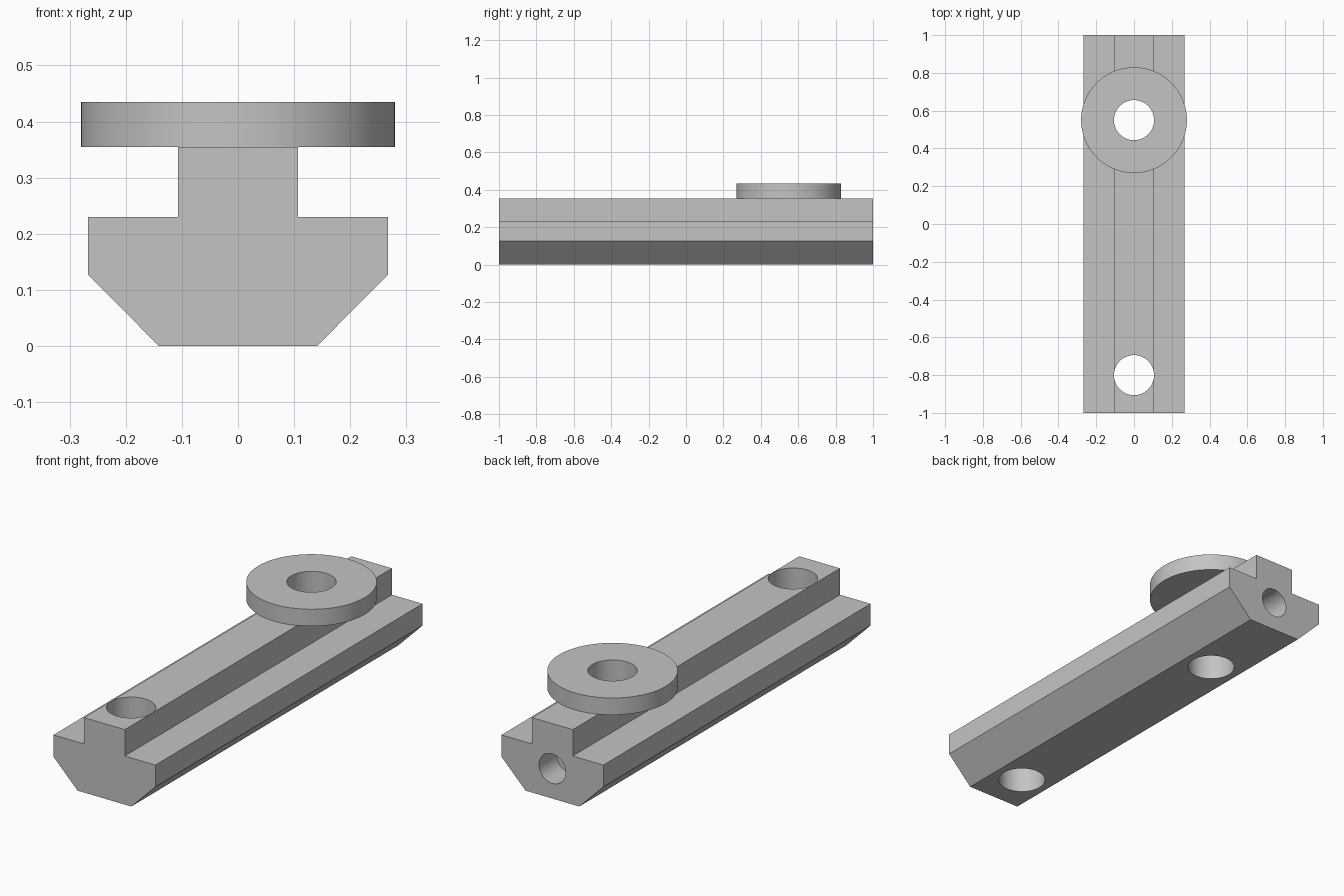
import bpy
import bmesh
import math

cube = bpy.data.objects.get("Cube")
if cube:
    bpy.data.objects.remove(cube, do_unlink=True)

# Single flat grey
grey = bpy.data.materials.new("plain_grey")
grey.use_nodes = True
colour = (0.55, 0.55, 0.55, 1)
grey.diffuse_color = colour
grey.node_tree.nodes["Principled BSDF"].inputs["Base Color"].default_value = colour

HOLE_RADIUS = 0.106
FRONT_Y, BACK_Y = -0.8, 0.55


def activate(obj):
    bpy.ops.object.select_all(action="DESELECT")
    obj.select_set(True)
    bpy.context.view_layer.objects.active = obj


def cylinder(name, radius, depth, location, tilt=0.0):
    bpy.ops.mesh.primitive_cylinder_add(vertices=72, radius=radius, depth=depth,
                                        location=location, rotation=(tilt, 0, 0))
    obj = bpy.context.object
    obj.name = name
    obj.data.materials.append(grey)
    return obj


def extrude_profile(name, half_profile, length):
    """Mirror a half profile across x = 0 and extrude it along y."""
    outline = half_profile + [(-x, z) for x, z in reversed(half_profile)]
    bm = bmesh.new()
    face = bm.faces.new([bm.verts.new((x, -length / 2, z)) for x, z in outline])
    moved = bmesh.ops.extrude_face_region(bm, geom=[face])["geom"]
    verts = [v for v in moved if isinstance(v, bmesh.types.BMVert)]
    bmesh.ops.translate(bm, verts=verts, vec=(0, length, 0))
    bmesh.ops.recalc_face_normals(bm, faces=bm.faces)
    mesh = bpy.data.meshes.new(name)
    bm.to_mesh(mesh)
    bm.free()
    mesh.materials.append(grey)
    obj = bpy.data.objects.new(name, mesh)
    bpy.context.collection.objects.link(obj)
    return obj


def drill(obj, cutters):
    """Cut each cutter out of the object, then smooth the round walls."""
    for cutter in cutters:
        cutter.hide_render = True
        mod = obj.modifiers.new("hole", "BOOLEAN")
        mod.operation = "DIFFERENCE"
        mod.solver = "EXACT"
        mod.object = cutter
        activate(obj)
        bpy.ops.object.modifier_apply(modifier=mod.name)
        bpy.data.objects.remove(cutter, do_unlink=True)
    activate(obj)
    bpy.ops.object.shade_smooth_by_angle(angle=math.radians(30))


# T-shaped rail with chamfered underside, two through holes and a blind end hole
rail = extrude_profile("slot_rail", [(0.141, 0), (0.267, 0.127), (0.267, 0.23),
                                     (0.1067, 0.23), (0.1067, 0.355)], 2)
drill(rail, [
    cylinder("front_hole_cutter", HOLE_RADIUS, 2, (0, FRONT_Y, 0)),
    cylinder("back_hole_cutter", HOLE_RADIUS, 2, (0, BACK_Y, 0)),
    cylinder("end_hole_cutter", 0.07, 0.26, (0, 1, 0.142), math.pi / 2),
])

# Washer resting on the rail over the back hole
washer = cylinder("washer", 0.28, 0.08, (0, BACK_Y, 0.395))
drill(washer, [cylinder("washer_hole_cutter", HOLE_RADIUS, 2, (0, BACK_Y, 0.395))])
